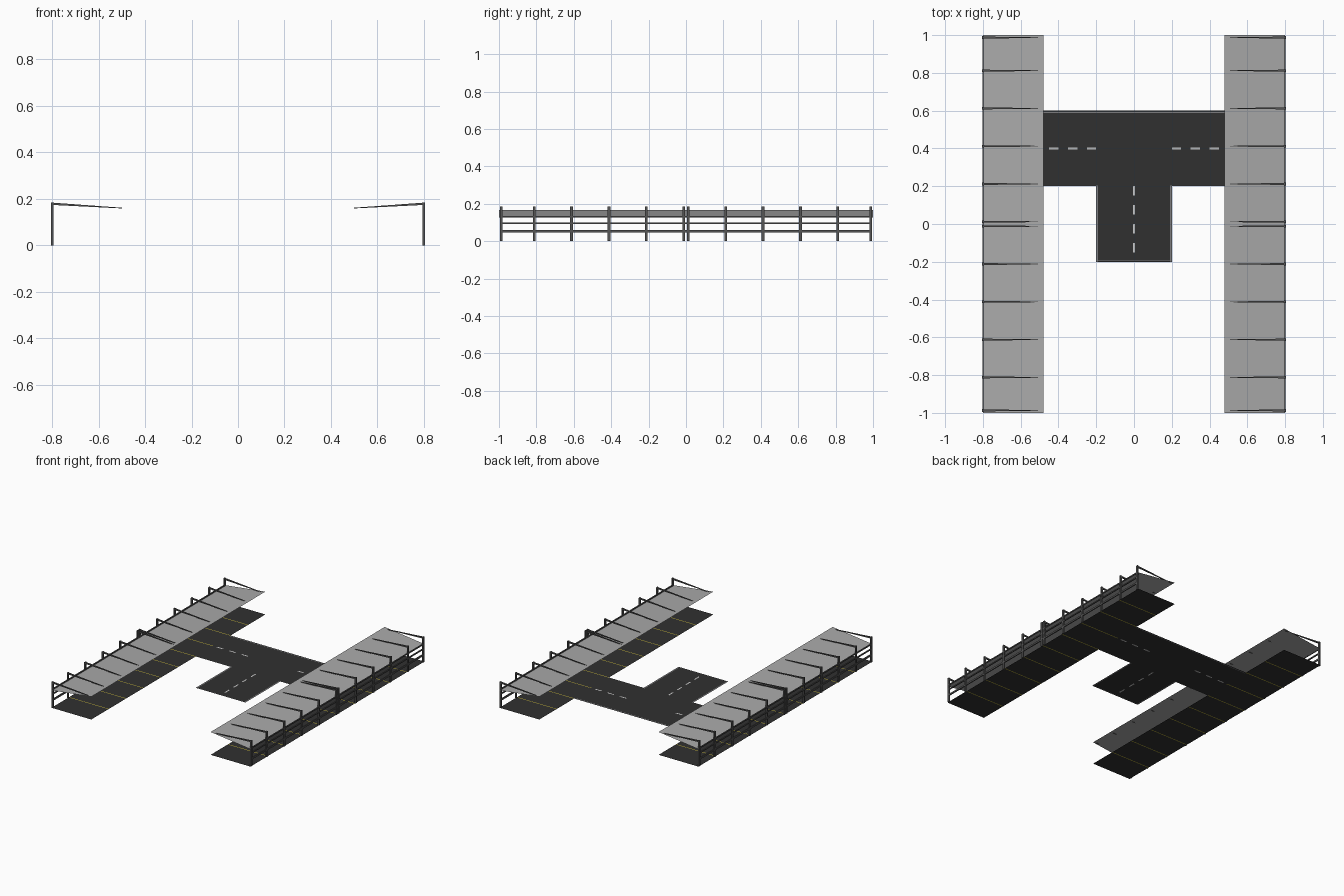
import bpy, bmesh

if "Cube" in bpy.data.objects:
    bpy.data.objects.remove(bpy.data.objects["Cube"])


def material(name, color):
    m = bpy.data.materials.new(name)
    m.diffuse_color = (*color, 1)
    m.use_nodes = True
    m.node_tree.nodes["Principled BSDF"].inputs["Base Color"].default_value = m.diffuse_color
    return m


asphalt = material("asphalt", (0.03, 0.03, 0.03))
yellow = material("yellow_paint", (0.5, 0.42, 0.04))
white = material("white_paint", (0.6, 0.6, 0.6))
edging = material("grey_edging", (0.2, 0.2, 0.21))
steel = material("dark_steel", (0.09, 0.09, 0.09))
sheet = material("roof_sheet", (0.4, 0.4, 0.4))


def finish(name, bm, mats, mirror=False):
    mesh = bpy.data.meshes.new(name)
    bm.to_mesh(mesh)
    bm.free()
    for m in mats:
        mesh.materials.append(m)
    ob = bpy.data.objects.new(name, mesh)
    bpy.context.collection.objects.link(ob)
    if mirror:
        ob.modifiers.new("mirror", 'MIRROR').use_mirror_merge = False
    return ob


def tapered_bar(bm, end_a, end_b):
    # Each end is four corners of a matching loop
    a = [bm.verts.new(p) for p in end_a]
    b = [bm.verts.new(p) for p in end_b]
    bm.faces.new(a)
    bm.faces.new(b[::-1])
    for i in range(4):
        j = (i + 1) % 4
        bm.faces.new((a[j], a[i], b[i], b[j]))
    bmesh.ops.recalc_face_normals(bm, faces=bm.faces)


def box(bm, x0, x1, y0, y1, z0, z1):
    def loop(z):
        return [(x0, y0, z), (x1, y0, z), (x1, y1, z), (x0, y1, z)]
    tapered_bar(bm, loop(z0), loop(z1))


def painted_ground(name, xs, ys, pick, mats, mirror=False):
    # Flat sheet cut along xs and ys; pick gives each cell's paint or None
    bm = bmesh.new()
    xs, ys = sorted(set(xs)), sorted(set(ys))
    for x0, x1 in zip(xs, xs[1:]):
        for y0, y1 in zip(ys, ys[1:]):
            k = pick((x0 + x1) / 2, (y0 + y1) / 2)
            if k is not None:
                f = bm.faces.new([bm.verts.new((x, y, 0)) for x, y in
                                  ((x0, y0), (x1, y0), (x1, y1), (x0, y1))])
                f.material_index = k
    bmesh.ops.remove_doubles(bm, verts=bm.verts, dist=1e-5)
    return finish(name, bm, mats, mirror)


INNER, OUTER = 0.48, 0.80

# Parking bays with yellow dividers
lines = [round(-0.8 + 0.2 * i, 2) for i in range(9)]
cuts = [-1, 1] + [y + d for y in lines for d in (-0.003, 0.003)]
painted_ground("parking_bays", [INNER, OUTER], cuts,
               lambda x, y: int(any(abs(y - l) < 0.003 for l in lines)),
               [asphalt, yellow], mirror=True)

# T-shaped road with dashes and pale edge lines
dash_x = [0.2, 0.3, 0.4]
dash_y = [-0.15, -0.05, 0.05, 0.15]


def on_road(x, y):
    return (abs(x) < INNER and 0.2 < y < 0.6) or (abs(x) < 0.2 and -0.2 < y <= 0.2)


def road_paint(x, y):
    if not on_road(x, y):
        return None
    if abs(y - 0.4) < 0.005 and any(d < abs(x) < d + 0.05 for d in dash_x):
        return 1
    if abs(x) < 0.005 and any(d < y < d + 0.05 for d in dash_y):
        return 1
    if (0.588 < y < 0.593 or (y < 0.205 and abs(x) > 0.19)
            or -0.197 < y < -0.193):
        return 2
    return 0


xs = [s * x for s in (-1, 1) for x in
      [0.005, 0.19, 0.2, INNER] + [d + e for d in dash_x for e in (0, 0.05)]]
ys = [-0.2, -0.197, -0.193, 0.2, 0.205, 0.395, 0.405, 0.588, 0.593, 0.6]
ys += [d + e for d in dash_y for e in (0, 0.05)]
painted_ground("road", [round(x, 4) for x in xs], [round(y, 4) for y in ys],
               road_paint, [asphalt, white, edging])

# Posts along the outer edge
post_y = [s * y for s in (-1, 1) for y in (0.012, 0.212, 0.412, 0.612, 0.812, 0.987)]
bm = bmesh.new()
for y in post_y:
    box(bm, 0.794, 0.804, y - 0.007, y + 0.007, 0, 0.185)
finish("posts", bm, [steel], mirror=True)

# Tapered arms running from the post tops down to the roof
bm = bmesh.new()
for y in post_y:
    def end(x, half, z0, z1):
        return [(x, y - half, z0), (x, y + half, z0), (x, y + half, z1), (x, y - half, z1)]
    tapered_bar(bm, end(0.8, 0.005, 0.174, 0.184), end(0.5, 0.002, 0.159, 0.162))
finish("roof_arms", bm, [steel], mirror=True)

# Horizontal guard rails
bm = bmesh.new()
for z, h in ((0.053, 0.006), (0.096, 0.004), (0.131, 0.004)):
    box(bm, 0.795, 0.803, -0.99, 0.99, z - h, z + h)
finish("guard_rails", bm, [steel], mirror=True)

# Thin roof sheets rising toward the road
bm = bmesh.new()
bm.faces.new([bm.verts.new(p) for p in
              ((INNER, -1, 0.166), (OUTER, -1, 0.127), (OUTER, 1, 0.127), (INNER, 1, 0.166))])
finish("canopy_roof", bm, [sheet], mirror=True)
